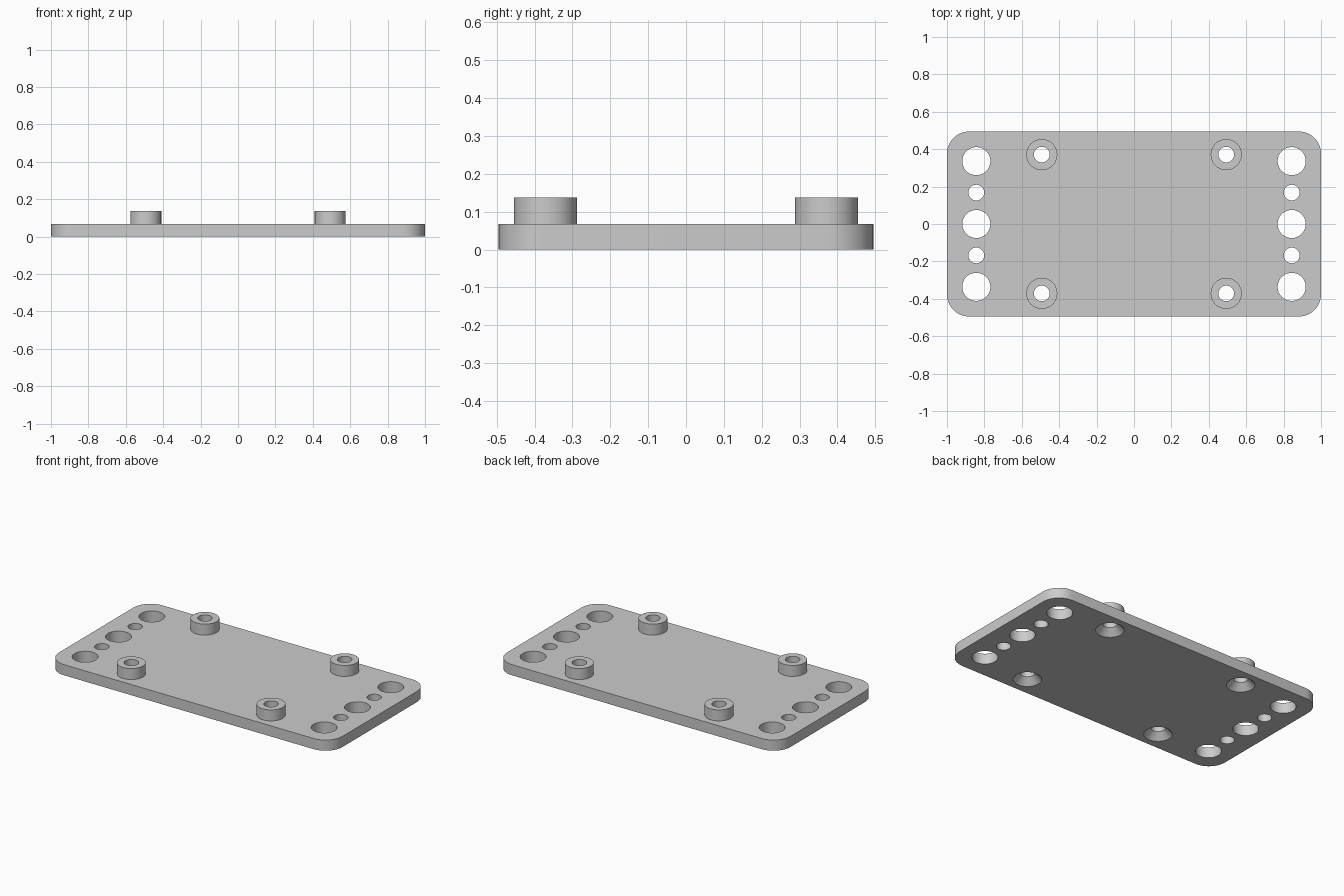
import bpy
import bmesh
from math import cos, sin, pi, radians

if "Cube" in bpy.data.objects:
    bpy.data.objects.remove(bpy.data.objects["Cube"], do_unlink=True)

HALF_X, HALF_Y, CORNER = 1.0, 0.495, 0.12
PLATE_TOP, BOSS_TOP = 0.068, 0.138
BOSS_R, LARGE_R, SMALL_R = 0.083, 0.075, 0.042
SEGMENTS = 48
END_X, BOSS_X, BOSS_Y = 0.843, 0.493, 0.371

grey = bpy.data.materials.new("light grey")
grey.use_nodes = True
colour = (0.6, 0.6, 0.6, 1)
grey.diffuse_color = colour
grey.node_tree.nodes["Principled BSDF"].inputs["Base Color"].default_value = colour


def loft(bm, rings):
    """Skin a stack of closed outlines and cap both ends."""
    loops = [[bm.verts.new(p) for p in ring] for ring in rings]
    count = len(loops[0])
    for low, high in zip(loops, loops[1:]):
        for i in range(count):
            j = (i + 1) % count
            bm.faces.new((low[i], low[j], high[j], high[i]))
    bm.faces.new(loops[0][::-1])
    bm.faces.new(loops[-1])


def lathe(bm, x, y, profile):
    """Solid of revolution from (radius, height) pairs."""
    angles = [2 * pi * i / SEGMENTS for i in range(SEGMENTS)]
    loft(bm, [[(x + r * cos(a), y + r * sin(a), z) for a in angles]
              for r, z in profile])


def make_object(name, bm):
    mesh = bpy.data.meshes.new(name)
    bm.to_mesh(mesh)
    bm.free()
    mesh.materials.append(grey)
    obj = bpy.data.objects.new(name, mesh)
    bpy.context.collection.objects.link(obj)
    return obj


def combine(target, helper, operation):
    """Apply a boolean and discard its helper."""
    mod = target.modifiers.new(operation.lower(), "BOOLEAN")
    mod.operation = operation
    mod.solver = "EXACT"
    mod.object = helper
    bpy.context.view_layer.objects.active = target
    bpy.ops.object.modifier_apply(modifier=mod.name)
    bpy.data.objects.remove(helper, do_unlink=True)


# Plate with rounded corners
outline = []
for k, (sx, sy) in enumerate([(1, 1), (-1, 1), (-1, -1), (1, -1)]):
    for i in range(13):
        a = (k + i / 12) * pi / 2
        outline.append((sx * (HALF_X - CORNER) + CORNER * cos(a),
                        sy * (HALF_Y - CORNER) + CORNER * sin(a)))
bm = bmesh.new()
loft(bm, [[(x, y, z) for x, y in outline] for z in (0, PLATE_TOP)])
plate = make_object("mounting_plate", bm)

# Four raised bosses, sunk slightly into the plate, and all drilled holes
bosses, holes = bmesh.new(), bmesh.new()
over = 0.02
sink_depth = BOSS_R - SMALL_R
for sx in (-1, 1):
    for sy in (-1, 1):
        x, y = sx * BOSS_X, sy * BOSS_Y
        lathe(bosses, x, y, [(BOSS_R, PLATE_TOP / 2), (BOSS_R, BOSS_TOP)])
        # Screw bore with a countersink underneath
        lathe(holes, x, y, [(BOSS_R + over, -over), (SMALL_R, sink_depth),
                            (SMALL_R, BOSS_TOP + over)])
    # Row of alternating large and small holes at each end
    for i in range(-2, 3):
        r = SMALL_R if i % 2 else LARGE_R
        lathe(holes, sx * END_X, i * 0.168,
              [(r, -over), (r, PLATE_TOP + over)])
combine(plate, make_object("bosses", bosses), "UNION")
combine(plate, make_object("hole_cutters", holes), "DIFFERENCE")

# Smooth round walls, crisp rims
bpy.ops.object.select_all(action="DESELECT")
plate.select_set(True)
bpy.context.view_layer.objects.active = plate
bpy.ops.object.shade_smooth_by_angle(angle=radians(30))
